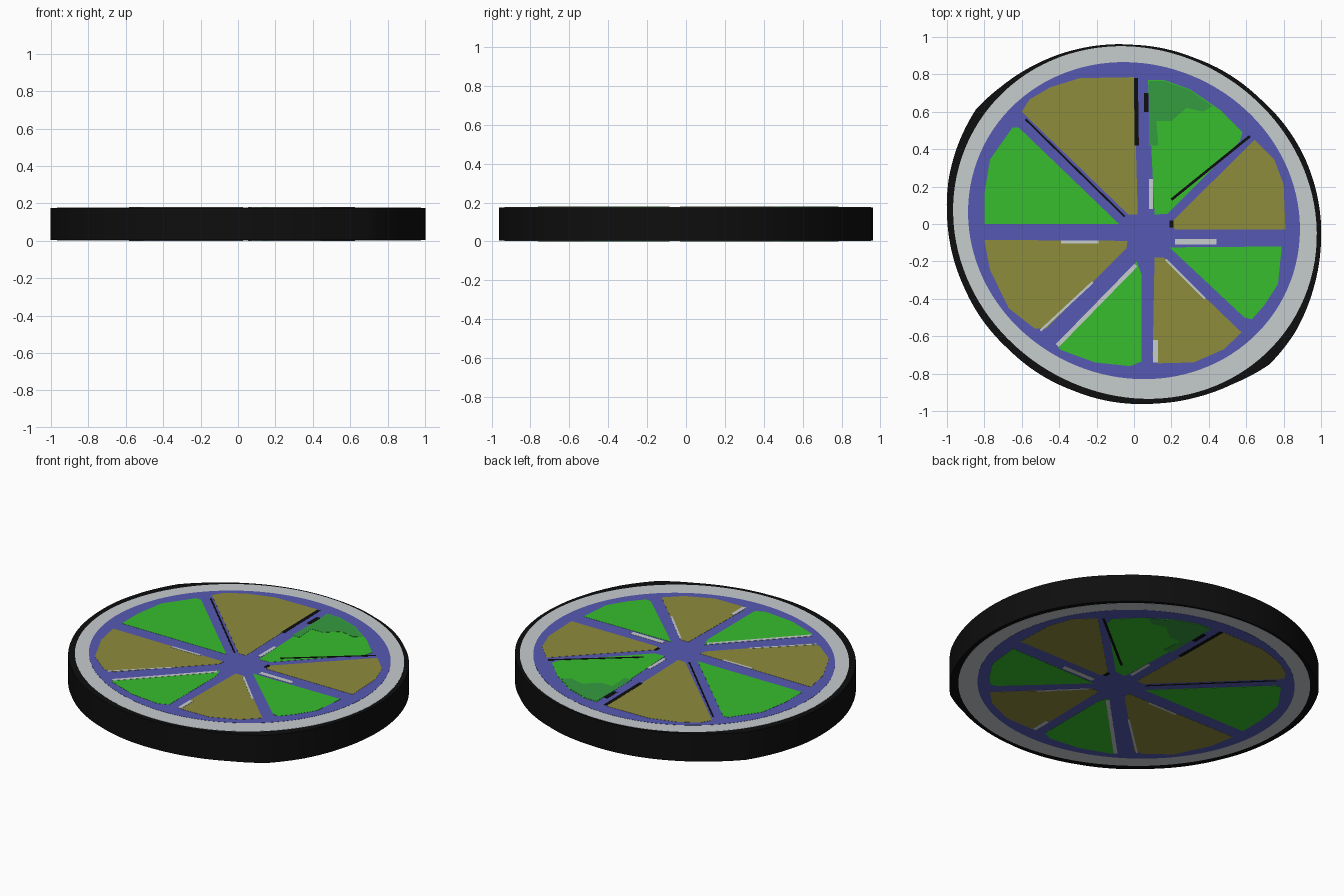
import bpy, bmesh, math
from mathutils import Vector

if "Cube" in bpy.data.objects:
    bpy.data.objects.remove(bpy.data.objects["Cube"])

HEIGHT = 0.18
STEP = 0.001


def srgb(r, g, b):
    f = lambda c: (c / 12.92 if c <= 0.04045 else ((c + 0.055) / 1.055) ** 2.4)
    return (f(r / 255), f(g / 255), f(b / 255), 1)


def material(name, *rgb):
    m = bpy.data.materials.new(name)
    m.diffuse_color = srgb(*rgb)
    m.use_nodes = True
    m.node_tree.nodes["Principled BSDF"].inputs["Base Color"].default_value = m.diffuse_color
    return m


BLACK = material("black rind", 14, 14, 14)
GRAY = material("pale gray", 198, 204, 206)
BLUE = material("violet blue", 86, 90, 178)
OLIVE = material("olive", 142, 140, 60)
GREEN = material("bright green", 55, 190, 46)
DARK = material("deep green", 52, 156, 64)


def prism(bm, pts, z0, z1):
    """Closed flat prism on an outline."""
    lo = [bm.verts.new((x, y, z0)) for x, y in pts]
    hi = [bm.verts.new((x, y, z1)) for x, y in pts]
    bm.faces.new(lo[::-1])
    bm.faces.new(hi)
    n = len(pts)
    for i in range(n):
        j = (i + 1) % n
        bm.faces.new((lo[i], lo[j], hi[j], hi[i]))


def make(name, spans, mat):
    """One object out of (outline, z0, z1) prisms."""
    bm = bmesh.new()
    for pts, z0, z1 in spans:
        prism(bm, pts, z0, z1)
    bmesh.ops.recalc_face_normals(bm, faces=bm.faces)
    me = bpy.data.meshes.new(name)
    bm.to_mesh(me)
    bm.free()
    me.materials.append(mat)
    ob = bpy.data.objects.new(name, me)
    bpy.context.collection.objects.link(ob)
    return ob


def inlay(name, outlines, mat, level):
    """Thin plates on both the top and the bottom face; level 4 is outermost."""
    a, b = (5 - level) * STEP, (4 - level) * STEP
    spans = []
    for p in outlines:
        spans += [(p, HEIGHT - a, HEIGHT - b), (p, b, a)]
    return make(name, spans, mat)


def polar(radius, n=120, cx=0, cy=0):
    out = []
    for i in range(n):
        t = 2 * math.pi * i / n
        r = radius(t)
        out.append((cx + r * math.cos(t), cy + r * math.sin(t)))
    return out


def bar(x0, y0, x1, y1, w):
    p, q = Vector((x0, y0)), Vector((x1, y1))
    d = (q - p).normalized()
    s = Vector((-d.y, d.x)) * w / 2
    return [tuple(v) for v in (p - s, q - s, q + s, p + s)]


# Rind: slightly skewed disc with two blunt corners (angle, radius)
RIM = [(0, 1.0), (22, .978), (45, .95), (70, .945), (90, .958), (108, .983), (122, 1.003),
       (134, 1.022), (144, 1.044), (155, 1.033), (166, 1.02), (178, 1.0), (200, .97),
       (225, .948), (250, .948), (267, .96), (277, .967), (290, .985), (302, 1.006),
       (314, 1.043), (326, 1.038), (340, 1.02), (352, 1.007), (360, 1.0)]


def rim_radius(t):
    d = math.degrees(t) % 360
    for (a, r), (b, s) in zip(RIM, RIM[1:]):
        if a <= d <= b:
            return r + (s - r) * (d - a) / (b - a)
    return 1.0


rind = make("rind", [(polar(rim_radius, 180), 4 * STEP, HEIGHT - 4 * STEP)], BLACK)
bpy.context.view_layer.objects.active = rind
rind.select_set(True)
bpy.ops.object.shade_smooth_by_angle(angle=math.radians(30))

# Pale ring and blue web behind the segments
inlay("pale_ring", [polar(lambda t: .955 + .015 * math.cos(2 * t) - .035 * math.sin(2 * t),
                          cx=.005, cy=.008)], GRAY, 1)
inlay("blue_web", [polar(lambda t: .866 + .02 * math.cos(2 * t) - .025 * math.sin(2 * t),
                         cy=.018)], BLUE, 2)

# Eight fruit segments, alternating olive and green
olive = {
    "back_left": [(-.60, .60), (-.56, .665), (-.45, .73), (-.29, .78), (0, .785), (.02, .05), (-.03, .05)],
    "right_back": [(.645, .45), (.75, .345), (.80, .21), (.81, -.03), (.22, -.03), (.20, .01)],
    "front_right": [(.11, -.18), (.16, -.18), (.575, -.58), (.48, -.67), (.32, -.74), (.13, -.745), (.10, -.7)],
    "left_front": [(-.80, -.085), (-.035, -.09), (-.04, -.13), (-.47, -.56), (-.53, -.56), (-.67, -.45), (-.77, -.245)],
}
green = {
    "back_right": [(.075, .77), (.16, .77), (.30, .72), (.46, .61), (.58, .49), (.565, .44), (.18, .055), (.11, .05)],
    "right_front": [(.79, -.12), (.77, -.32), (.70, -.43), (.63, -.51), (.59, -.50), (.19, -.125)],
    "front_left": [(.015, -.20), (.04, -.27), (.04, -.735), (-.02, -.76), (-.21, -.74), (-.40, -.67), (-.41, -.635)],
    "left_back": [(-.65, .515), (-.615, .515), (-.08, 0), (-.80, 0), (-.80, .16), (-.77, .345)],
}
for group, mat in ((olive, OLIVE), (green, GREEN)):
    for place, pts in group.items():
        inlay("segment_" + place, [pts], mat, 3)

# Deep green shade patch on one segment
inlay("shade_patch", [[(.08, .765), (.16, .765), (.30, .715), (.42, .63), (.37, .60), (.28, .62),
                       (.20, .55), (.12, .55), (.13, .42), (.08, .42)]], DARK, 4)

# Thin black and pale slivers along the segment edges
inlay("black_slivers", [bar(.015, .42, .01, .78, .022), bar(.065, .60, .065, .70, .025),
                        bar(.20, .13, .62, .53 - .06, .014), bar(-.58, .56, -.05, .04, .010),
                        bar(.20, -.02, .20, .02, .02)], BLACK, 4)
inlay("pale_slivers", [bar(.22, -.095, .44, -.095, .03), bar(-.41, -.65, .01, -.22, .022),
                       bar(.09, .08, .09, .24, .022), bar(.115, -.74, .115, -.62, .025),
                       bar(-.39, -.095, -.19, -.095, .016), bar(.17, -.19, .38, -.40, .012),
                       bar(-.50, -.57, -.22, -.31, .012)], GRAY, 4)
